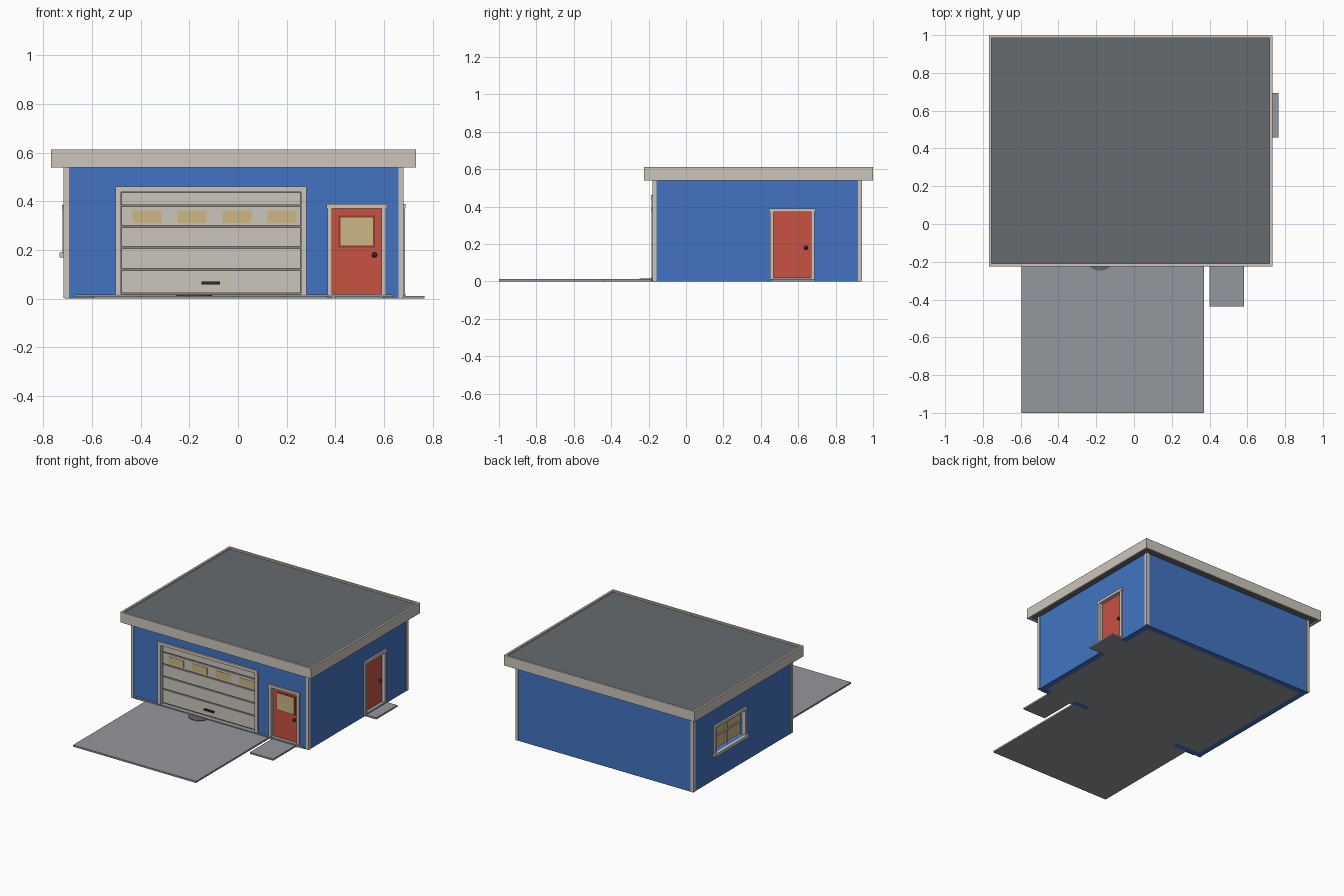
import bpy
import bmesh
import math
from mathutils import Vector

if "Cube" in bpy.data.objects:
    bpy.data.objects.remove(bpy.data.objects["Cube"], do_unlink=True)


def material(name, rgb):
    # sRGB bytes to a linear flat colour
    col = [((c / 255 + 0.055) / 1.055) ** 2.4 for c in rgb] + [1]
    m = bpy.data.materials.new(name)
    m.use_nodes = True
    m.diffuse_color = col
    bsdf = m.node_tree.nodes["Principled BSDF"]
    bsdf.inputs["Base Color"].default_value = col
    bsdf.inputs["Roughness"].default_value = 0.8
    return m


BLUE = material("blue_siding", (66, 116, 194))
CREAM = material("cream_trim", (203, 198, 188))
SEAM = material("seam_grey", (138, 133, 124))
ROOF = material("roof_grey", (102, 107, 111))
CONCRETE = material("concrete", (148, 151, 156))
RED = material("door_red", (200, 82, 66))
DARKRED = material("dark_red", (150, 58, 46))
GLASS = material("tan_glass", (204, 183, 130))
DARK = material("dark_metal", (45, 45, 48))
STAIN = material("stain_grey", (100, 102, 106))

# Wall shell limits
X0, X1, Y0, Y1, TOP = -0.712, 0.676, -0.174, 0.937, 0.56
THICK = 0.04


def make_object(name, bm, mat):
    me = bpy.data.meshes.new(name)
    bm.to_mesh(me)
    bm.free()
    ob = bpy.data.objects.new(name, me)
    bpy.context.collection.objects.link(ob)
    me.materials.append(mat)
    return ob


def box(name, mat, x0, x1, y0, y1, z0, z1):
    bm = bmesh.new()
    bmesh.ops.create_cube(bm, size=1)
    lo = Vector((min(x0, x1), min(y0, y1), z0))
    hi = Vector((max(x0, x1), max(y0, y1), z1))
    for v in bm.verts:
        v.co = (lo + hi) / 2 + v.co * (hi - lo)
    return make_object(name, bm, mat)


def wall_point(side, u, d):
    # u runs along the wall, d points outward from its face
    return {"front": (u, Y0 - d), "right": (X1 + d, u), "left": (X0 - d, u)}[side]


def wall_box(side, name, mat, u0, u1, z0, z1, d0, d1):
    xa, ya = wall_point(side, u0, d0)
    xb, yb = wall_point(side, u1, d1)
    return box(name, mat, xa, xb, ya, yb, z0, z1)


def knob(side, name, u, z):
    bm = bmesh.new()
    bmesh.ops.create_uvsphere(bm, u_segments=12, v_segments=8, radius=0.011)
    x, y = wall_point(side, u, -0.005)
    bmesh.ops.translate(bm, verts=bm.verts, vec=(x, y, z))
    for f in bm.faces:
        f.smooth = True
    return make_object(name, bm, DARK)


def cut(target, cutter):
    mod = target.modifiers.new("opening", "BOOLEAN")
    mod.operation = "DIFFERENCE"
    mod.solver = "EXACT"
    mod.object = cutter
    bpy.context.view_layer.objects.active = target
    bpy.ops.object.modifier_apply(modifier=mod.name)
    bpy.data.objects.remove(cutter, do_unlink=True)


# Walls, hollow with openings
walls = box("walls", BLUE, X0, X1, Y0, Y1, 0, TOP)
cut(walls, box("cutter", BLUE, X0 + THICK, X1 - THICK, Y0 + THICK, Y1 - THICK, -0.1, 0.7))
for side, u0, u1, z0, z1 in (
    ("front", -0.483, 0.265, -0.1, 0.446),
    ("front", 0.384, 0.593, -0.1, 0.374),
    ("right", 0.463, 0.672, -0.1, 0.374),
    ("left", 0.36, 0.69, 0.19, 0.37),
):
    cut(walls, wall_box(side, "cutter", BLUE, u0, u1, z0, z1, -0.06, 0.05))

# Floor slab and ledge
box("floor_slab", CONCRETE, X0 + THICK, X1 - THICK, Y0 + THICK, Y1 - THICK, 0, 0.016)
box("front_ledge", CONCRETE, -0.67, 0.64, Y0 - 0.014, Y0 + 0.002, 0.006, 0.018)
wall_box("front", "garage_threshold", CONCRETE, -0.483, 0.265, 0, 0.016, -THICK, 0)
wall_box("front", "front_threshold", CONCRETE, 0.384, 0.593, 0, 0.02, -THICK, 0.012)
wall_box("right", "side_threshold", CONCRETE, 0.463, 0.672, 0, 0.02, -THICK, 0.012)

# Corner trim boards
for cx, sx in ((X0, 1), (X1, -1)):
    for cy, sy in ((Y0, 1), (Y1, -1)):
        box("corner_trim", CREAM, cx - sx * 0.005, cx + sx * 0.017,
            cy - sy * 0.005, cy + sy * 0.017, 0.002, 0.55)

# Roof deck and fascia
RX0, RX1, RY0, RY1, F = -0.768, 0.732, -0.224, 0.999, 0.014
box("roof_deck", ROOF, RX0 + F, RX1 - F, RY0 + F, RY1 - F, 0.548, 0.602)
for name, ya, yb in (("front_fascia", RY0, RY0 + F), ("back_fascia", RY1 - F, RY1)):
    box(name, CREAM, RX0, RX1, ya, yb, 0.54, 0.613)
for name, xa, xb in (("right_fascia", RX1 - F, RX1), ("left_fascia", RX0, RX0 + F)):
    box(name, CREAM, xa, xb, RY0 + F, RY1 - F, 0.54, 0.613)


def frame(side, name, u0, u1, z0, z1, w, header=0.0):
    # Two jambs and a top rail, optionally with a wider cap
    for a, b in ((u0, u0 + w), (u1 - w, u1)):
        wall_box(side, name + "_jamb", CREAM, a, b, z0, z1 - w, -0.015, 0.01)
    wall_box(side, name + "_head", CREAM, u0 - header, u1 + header, z1 - w, z1, -0.015, 0.012)


# Garage door with sections, windows and handle
frame("front", "garage_frame", -0.503, 0.281, 0.016, 0.461, 0.022)
wall_box("front", "garage_door_back", SEAM, -0.483, 0.265, 0.016, 0.446, -0.035, -0.024)
levels = (0.02, 0.12, 0.21, 0.297, 0.382, 0.44)
for low, high in zip(levels, levels[1:]):
    wall_box("front", "garage_door_section", CREAM, -0.479, 0.257,
             low + 0.004, high - 0.004, -0.03, -0.015)
for i in range(4):
    u = -0.433 + i * 0.185
    wall_box("front", "garage_window", GLASS, u, u + 0.119, 0.312, 0.362, -0.016, -0.013)
wall_box("front", "garage_handle", DARK, -0.15, -0.075, 0.059, 0.07, -0.016, -0.003)

# Entry doors
for side, name, c in (("front", "front_door", 0.488), ("right", "side_door", 0.568)):
    frame(side, name + "_frame", c - 0.12, c + 0.12, 0.01, 0.389, 0.019, 0.005)
    wall_box(side, name, RED, c - 0.102, c + 0.102, 0.02, 0.372, -0.035, -0.015)
    knob(side, name + "_knob", c + 0.073, 0.18)
wall_box("front", "front_door_window_frame", DARKRED, 0.414, 0.563, 0.211, 0.341, -0.016, -0.012)
wall_box("front", "front_door_glass", GLASS, 0.421, 0.556, 0.218, 0.334, -0.013, -0.01)

# Side window with glazing bars and sill
frame("left", "window_frame", 0.344, 0.706, 0.19, 0.385, 0.018)
wall_box("left", "window_sill", CREAM, 0.335, 0.715, 0.17, 0.19, -0.035, 0.021)
wall_box("left", "window_glass", GLASS, 0.36, 0.69, 0.19, 0.37, -0.038, -0.032)
wall_box("left", "window_mullion", CREAM, 0.519, 0.531, 0.19, 0.37, -0.034, -0.024)
wall_box("left", "window_bar", CREAM, 0.36, 0.69, 0.275, 0.286, -0.034, -0.025)

# Driveway, steps and stain
box("driveway", CONCRETE, -0.595, 0.37, -1, Y0, 0, 0.012)
box("front_step", CONCRETE, 0.4, 0.582, -0.438, Y0, 0, 0.012)
box("side_step", CONCRETE, X1, 0.766, 0.457, 0.693, 0, 0.012)
bm = bmesh.new()
bmesh.ops.create_cone(bm, cap_ends=True, segments=24, radius1=0.074, radius2=0.074, depth=0.004)
bmesh.ops.translate(bm, verts=bm.verts, vec=(-0.18, -0.174, 0.013))
make_object("driveway_stain", bm, STAIN)
